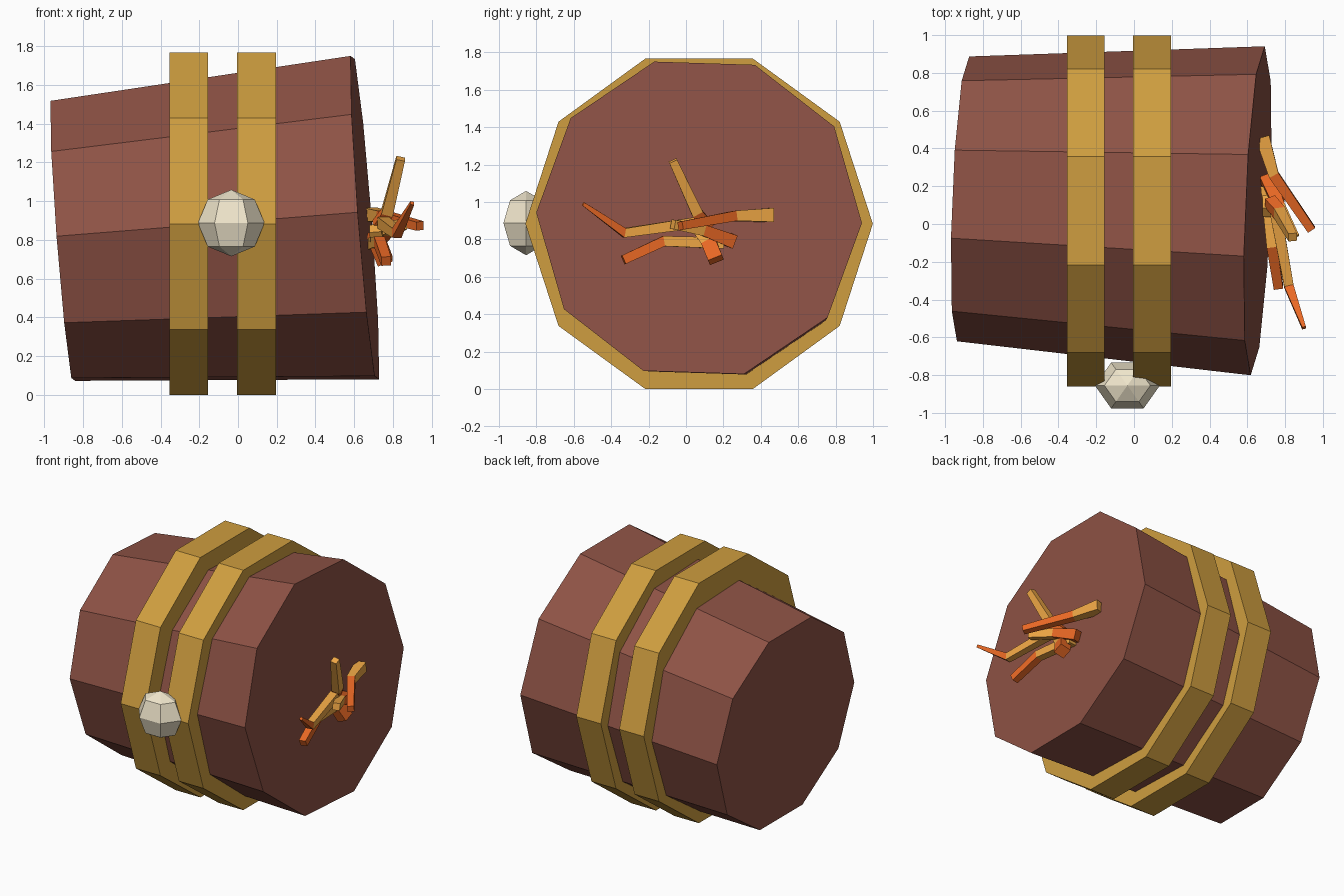
import bpy, bmesh, math
from mathutils import Vector, Matrix

if "Cube" in bpy.data.objects:
    bpy.data.objects.remove(bpy.data.objects["Cube"])


def material(name, rgb):
    m = bpy.data.materials.new(name)
    m.diffuse_color = (*rgb, 1)
    m.use_nodes = True
    m.node_tree.nodes["Principled BSDF"].inputs["Base Color"].default_value = m.diffuse_color
    return m


WOOD = material("wood", (0.27, 0.085, 0.06))
BRASS = material("brass", (0.62, 0.34, 0.05))
IVORY = material("ivory", (0.87, 0.79, 0.6))
ORANGE = material("orange", (0.82, 0.14, 0.018))
AMBER = material("amber", (0.87, 0.39, 0.06))


def make_object(name, bm, *mats):
    bmesh.ops.recalc_face_normals(bm, faces=bm.faces)
    me = bpy.data.meshes.new(name)
    bm.to_mesh(me)
    bm.free()
    for m in mats:
        me.materials.append(m)
    ob = bpy.data.objects.new(name, me)
    bpy.context.collection.objects.link(ob)
    return ob


def drum(name, a, b, r1, r2, roll, mat, sides=10):
    """Closed tapered prism running from point a to point b, roughly along x."""
    a, b = Vector(a), Vector(b)
    axis = (b - a).normalized()
    u = (Vector((0, 1, 0)) - axis * axis.y).normalized()
    v = axis.cross(u)
    bm = bmesh.new()
    rings = []
    for c, r in ((a, r1), (b, r2)):
        ring = []
        for i in range(sides):
            t = math.radians(roll) + math.tau * i / sides
            ring.append(bm.verts.new(c + r * (u * math.cos(t) + v * math.sin(t))))
        rings.append(ring)
        bm.faces.new(ring)
    for i in range(sides):
        j = (i + 1) % sides
        bm.faces.new((rings[0][i], rings[0][j], rings[1][j], rings[1][i]))
    return make_object(name, bm, mat)


def stick(name, path, widths, mats):
    """Bent square-section stick; one material per segment."""
    pts = [Vector(p) for p in path]
    bm = bmesh.new()
    rings = []
    for i, p in enumerate(pts):
        d = (pts[min(i + 1, len(pts) - 1)] - pts[max(i - 1, 0)]).normalized()
        u = d.cross(Vector((1, 0, 0))).normalized()
        v = d.cross(u)
        w = widths[i] / 2
        rings.append([bm.verts.new(p + w * (u * s + v * t))
                      for s, t in ((1, 1), (-1, 1), (-1, -1), (1, -1))])
    for k in range(len(rings) - 1):
        for i in range(4):
            j = (i + 1) % 4
            f = bm.faces.new((rings[k][i], rings[k][j], rings[k + 1][j], rings[k + 1][i]))
            f.material_index = k
    bm.faces.new(rings[0])
    bm.faces.new(rings[-1]).material_index = len(rings) - 2
    return make_object(name, bm, *mats)


# tapered, slightly tilted barrel body
drum("barrel_body", (-0.905, 0.133, 0.795), (0.655, 0.07, 0.915), 0.755, 0.872, -2, WOOD)

# two upright hoops
for n, x in (("hoop_left", -0.355), ("hoop_right", -0.005)):
    drum(n, (x, 0.07, 0.883), (x + 0.2, 0.07, 0.883), 0.929, 0.929, 0, BRASS)

# faceted knob on the front
bm = bmesh.new()
bmesh.ops.create_uvsphere(
    bm, u_segments=6, v_segments=4, radius=1,
    matrix=Matrix.Translation((-0.035, -0.855, 0.887))
    @ Matrix.Diagonal((0.172, 0.14, 0.172, 1)) @ Matrix.Rotation(math.pi / 2, 4, 'Z'))
make_object("front_knob", bm, IVORY)

# cluster of bent sticks on the right end
two = (AMBER, ORANGE)
stick("stick_up", [(0.72, 0.12, 0.87), (0.77, 0.06, 0.94), (0.84, -0.07, 1.22)],
      (0.06, 0.06, 0.045), (ORANGE, AMBER))
stick("stick_long_left", [(0.75, 0.06, 0.89), (0.82, -0.33, 0.835), (0.90, -0.55, 0.99)],
      (0.06, 0.05, 0.02), two)
stick("stick_low_left", [(0.70, 0.20, 0.78), (0.73, -0.12, 0.79), (0.765, -0.335, 0.69)],
      (0.06, 0.055, 0.05), two)
stick("stick_right", [(0.68, 0.46, 0.93), (0.74, 0.26, 0.925), (0.94, -0.03, 0.872)],
      (0.075, 0.055, 0.045), two)
stick("stick_middle", [(0.70, 0.25, 0.79), (0.77, 0.09, 0.85), (0.85, -0.07, 0.88)],
      (0.075, 0.06, 0.05), (ORANGE, AMBER))
stick("stick_down", [(0.71, 0.06, 0.86), (0.72, 0.12, 0.79), (0.76, 0.16, 0.69)],
      (0.06, 0.08, 0.08), (AMBER, ORANGE))
